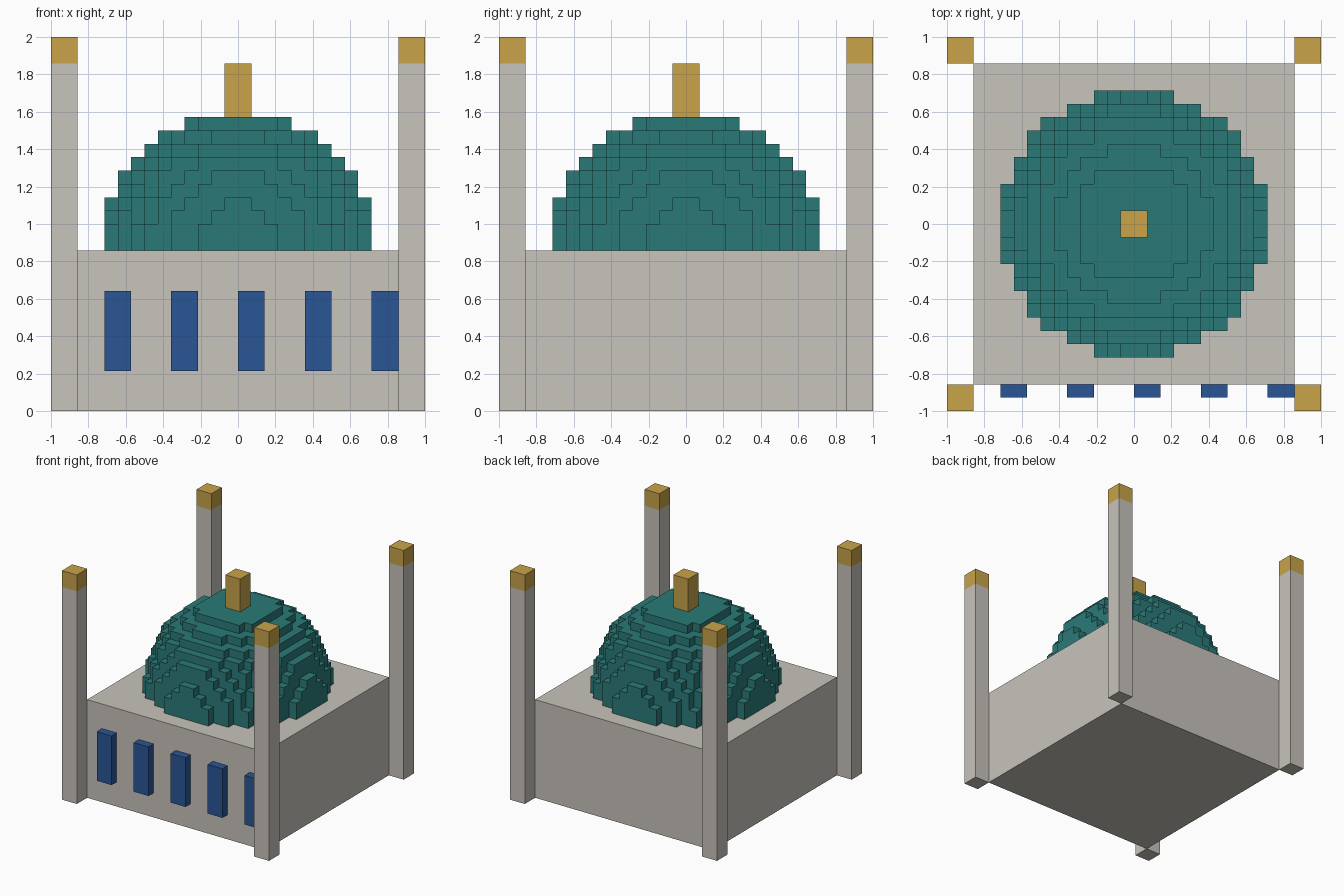
import bpy, bmesh
from mathutils import Vector

if "Cube" in bpy.data.objects:
    bpy.data.objects.remove(bpy.data.objects["Cube"])

U = 1 / 14  # one block; the model is 28 blocks wide and tall


def material(name, rgb):
    def lin(c):
        c /= 255
        return c / 12.92 if c <= 0.04045 else ((c + 0.055) / 1.055) ** 2.4
    m = bpy.data.materials.new(name)
    m.diffuse_color = (*[lin(c) for c in rgb], 1)
    m.use_nodes = True
    m.node_tree.nodes["Principled BSDF"].inputs["Base Color"].default_value = m.diffuse_color
    return m


STONE = material("pale stone", (200, 196, 188))
TEAL = material("teal tile", (42, 122, 120))
GOLD = material("gold", (200, 164, 74))
BLUE = material("blue glass", (42, 85, 150))


def add_object(name, bm, mat):
    mesh = bpy.data.meshes.new(name)
    bm.to_mesh(mesh)
    bm.free()
    mesh.materials.append(mat)
    ob = bpy.data.objects.new(name, mesh)
    bpy.context.collection.objects.link(ob)
    return ob


def box(name, lo, hi, mat):
    """Box between two corners given in blocks."""
    lo, hi = Vector(lo), Vector(hi)
    bm = bmesh.new()
    bmesh.ops.create_cube(bm, size=1)
    for v in bm.verts:
        v.co = [((a + b) / 2 + c * (b - a)) * U for a, b, c in zip(lo, hi, v.co)]
    return add_object(name, bm, mat)


# main hall
box("hall", (-12, -12, 0), (12, 12, 12), STONE)

# corner towers with gold caps
for sx, side in ((-14, "left"), (12, "right")):
    for sy, end in ((-14, "front"), (12, "back")):
        box(f"{end}_{side}_tower", (sx, sy, 0), (sx + 2, sy + 2, 26), STONE)
        box(f"{end}_{side}_tower_cap", (sx, sy, 26), (sx + 2, sy + 2, 28), GOLD)

# front windows
for i in range(5):
    x = -10 + 5 * i
    box(f"window_{i + 1}", (x, -13, 3), (x + 2, -12, 9), BLUE)

# stepped dome: outer faces of the blocks inside a half ball of radius 10
cells = {(i, j, k) for i in range(-10, 10) for j in range(-10, 10) for k in range(10)
         if (i + .5) ** 2 + (j + .5) ** 2 + k ** 2 <= 100}
bm = bmesh.new()
for c in cells:
    for axis in range(3):
        for s in (-1, 1):
            n = list(c)
            n[axis] += s
            if tuple(n) in cells or n[2] < 0:
                continue
            a, b = (axis + 1) % 3, (axis + 2) % 3
            corners = []
            for da, db in ((0, 0), (1, 0), (1, 1), (0, 1))[::s]:
                p = [c[0], c[1], c[2] + 12]
                p[axis] += s > 0
                p[a] += da
                p[b] += db
                corners.append(bm.verts.new(Vector(p) * U))
            bm.faces.new(corners)
bmesh.ops.remove_doubles(bm, verts=bm.verts, dist=U / 100)
add_object("dome", bm, TEAL)

# finial
box("finial", (-1, -1, 22), (1, 1, 26), GOLD)
